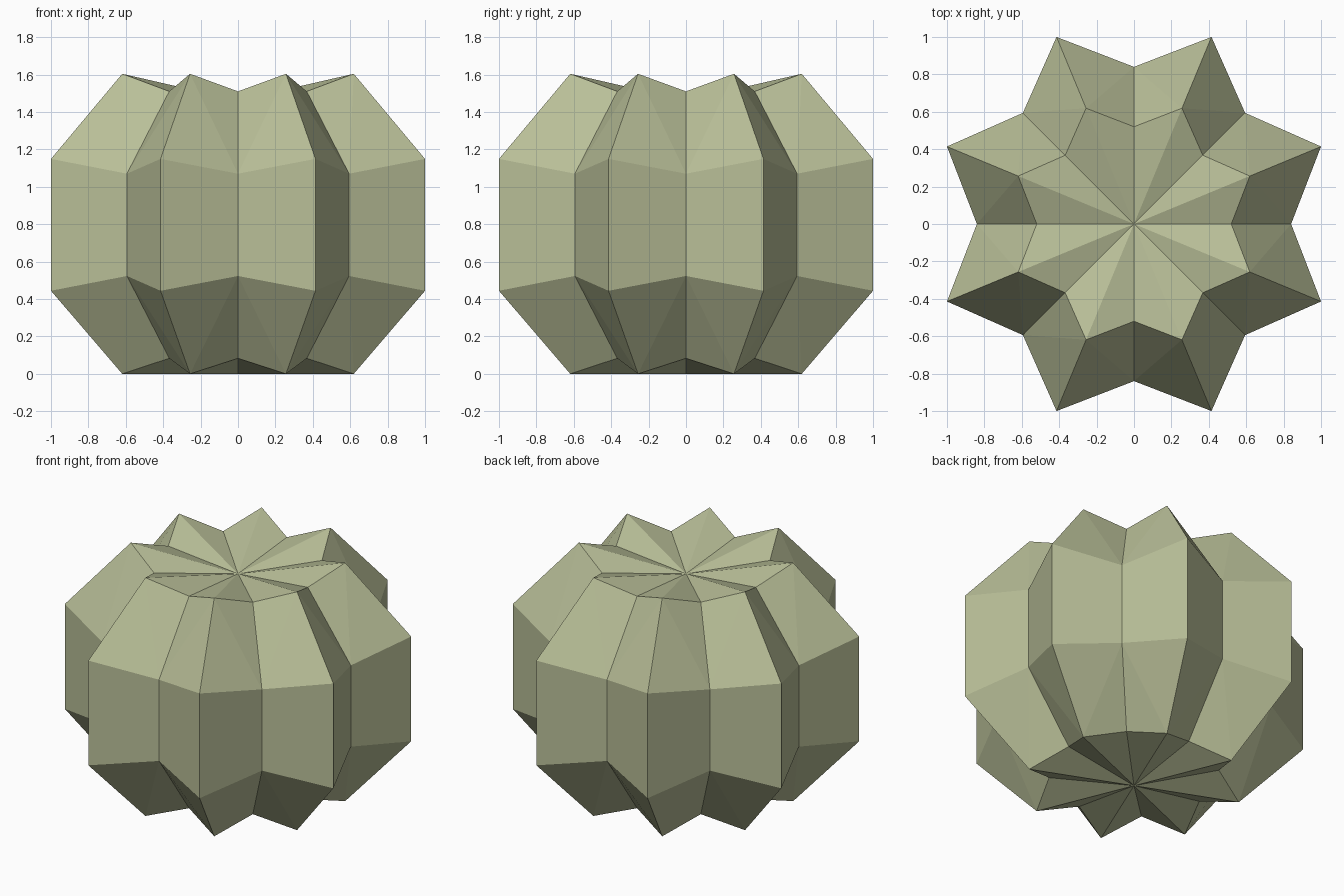
import bpy
import bmesh
from math import cos, sin, pi

cube = bpy.data.objects.get("Cube")
if cube:
    bpy.data.objects.remove(cube)

LOBES = 8
STEPS = LOBES * 2

# Rings from bottom to top: ridge radius, ridge height, valley radius, valley height
RINGS = [
    (0.67, 0.0, 0.52, 0.083),
    (1.0824, 0.444, 0.84, 0.523),
    (1.0824, 1.149, 0.84, 1.07),
    (0.67, 1.604, 0.52, 1.51),
]
BOTTOM_Z, TOP_Z = 0.0, 1.462


def make_material(name, color):
    mat = bpy.data.materials.new(name)
    mat.use_nodes = True
    mat.diffuse_color = color
    mat.node_tree.nodes["Principled BSDF"].inputs["Base Color"].default_value = color
    return mat


def add_ring(bm, ridge_r, ridge_z, valley_r, valley_z):
    """Star-shaped ring: even points are valleys, odd points are ridges."""
    ring = []
    for i in range(STEPS):
        r, z = (ridge_r, ridge_z) if i % 2 else (valley_r, valley_z)
        a = 2 * pi * i / STEPS
        ring.append(bm.verts.new((r * cos(a), r * sin(a), z)))
    return ring


bm = bmesh.new()
rings = [add_ring(bm, *spec) for spec in RINGS]

# Ribbed walls; the sloped panels fold from the outer valley to the rim ridge
for level, (low, high) in enumerate(zip(rings, rings[1:])):
    for i in range(STEPS):
        j = (i + 1) % STEPS
        valley, ridge = (j, i) if i % 2 else (i, j)
        if level == 1:
            bm.faces.new((low[i], low[j], high[j], high[i]))
            continue
        rim, belt = (low, high) if level == 0 else (high, low)
        bm.faces.new((belt[valley], belt[ridge], rim[ridge]))
        bm.faces.new((belt[valley], rim[ridge], rim[valley]))

# Pleated caps meeting at a centre point
for ring, z in ((rings[0], BOTTOM_Z), (rings[-1], TOP_Z)):
    centre = bm.verts.new((0, 0, z))
    for i in range(STEPS):
        bm.faces.new((ring[i], ring[(i + 1) % STEPS], centre))

bmesh.ops.recalc_face_normals(bm, faces=bm.faces)
mesh = bpy.data.meshes.new("ribbed_body")
bm.to_mesh(mesh)
bm.free()
mesh.materials.append(make_material("pale olive", (0.485, 0.521, 0.314, 1)))
body = bpy.data.objects.new("ribbed_body", mesh)
bpy.context.collection.objects.link(body)
